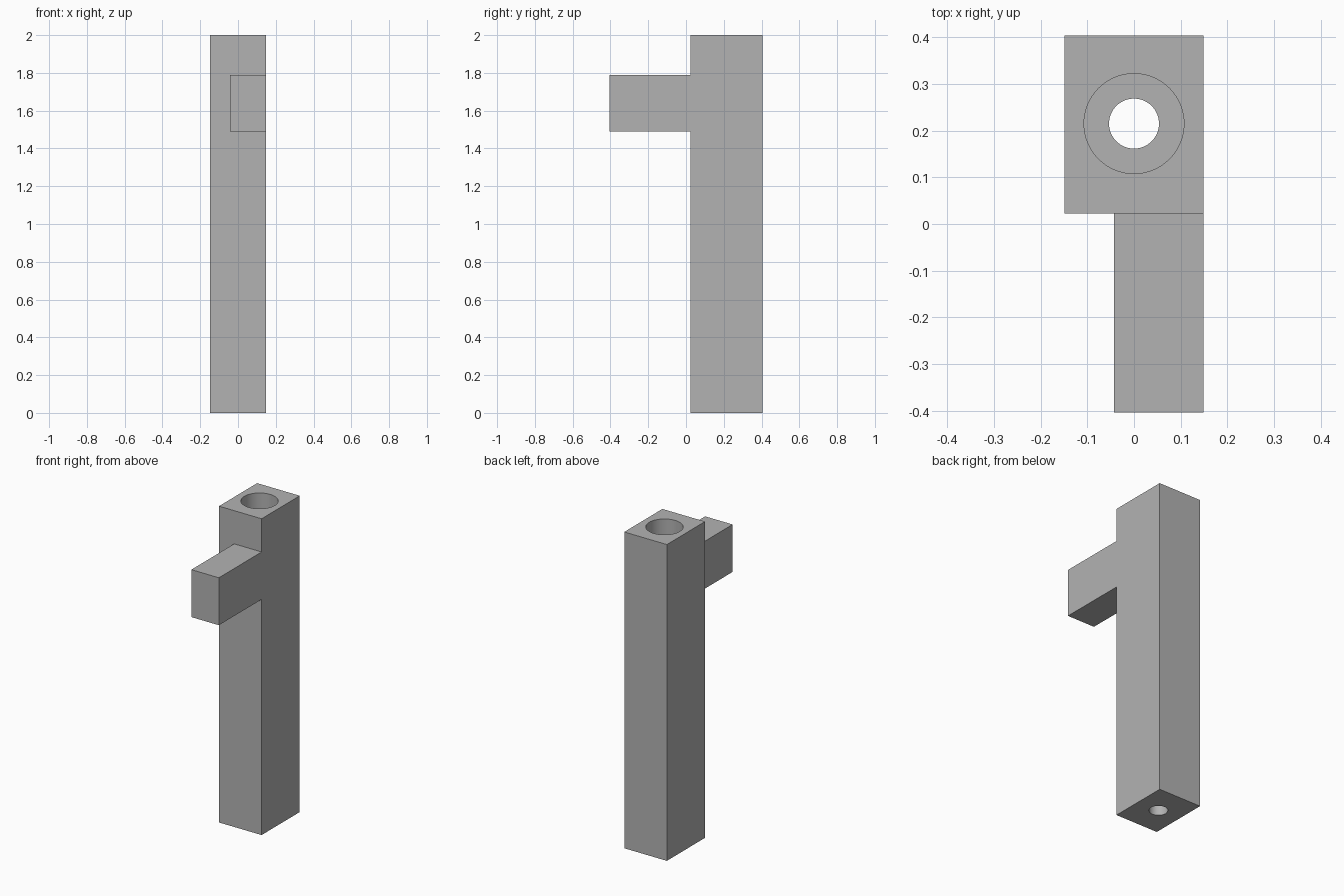
import bpy
import math

if "Cube" in bpy.data.objects:
    bpy.data.objects.remove(bpy.data.objects["Cube"], do_unlink=True)

grey = bpy.data.materials.new("plain grey")
grey.use_nodes = True
colour = (0.45, 0.45, 0.45, 1)
grey.diffuse_color = colour
grey.node_tree.nodes["Principled BSDF"].inputs["Base Color"].default_value = colour


def box(name, low, high):
    centre = [(a + b) / 2 for a, b in zip(low, high)]
    bpy.ops.mesh.primitive_cube_add(size=1, location=centre)
    ob = bpy.context.object
    ob.name = name
    ob.scale = [b - a for a, b in zip(low, high)]
    bpy.ops.object.transform_apply(location=True, rotation=False, scale=True)
    ob.data.materials.append(grey)
    return ob


def bore(name, radius, bottom, top):
    bpy.ops.mesh.primitive_cylinder_add(
        vertices=64, radius=radius, depth=top - bottom,
        location=(0, 0.215, (bottom + top) / 2))
    ob = bpy.context.object
    ob.name = name
    ob.data.materials.append(grey)
    return ob


def combine(target, tool, operation):
    bpy.context.view_layer.objects.active = target
    mod = target.modifiers.new(tool.name, "BOOLEAN")
    mod.operation = operation
    mod.solver = "EXACT"
    mod.object = tool
    bpy.ops.object.modifier_apply(modifier=mod.name)
    bpy.data.objects.remove(tool, do_unlink=True)


# Upright post with a side arm flush with its left face
post = box("post_with_arm", (-0.149, 0.023, 0), (0.149, 0.404, 2))
arm = box("arm", (-0.043, -0.404, 1.49), (0.149, 0.1, 1.79))
combine(post, arm, "UNION")

# Wide bore from the top, narrow bore through the base
combine(post, bore("wide_bore", 0.107, 0.3, 2.1), "DIFFERENCE")
combine(post, bore("narrow_bore", 0.0535, -0.1, 0.4), "DIFFERENCE")

# Smooth bores, sharp edges
bpy.ops.object.select_all(action="DESELECT")
post.select_set(True)
bpy.context.view_layer.objects.active = post
bpy.ops.object.shade_smooth_by_angle(angle=math.radians(30))
